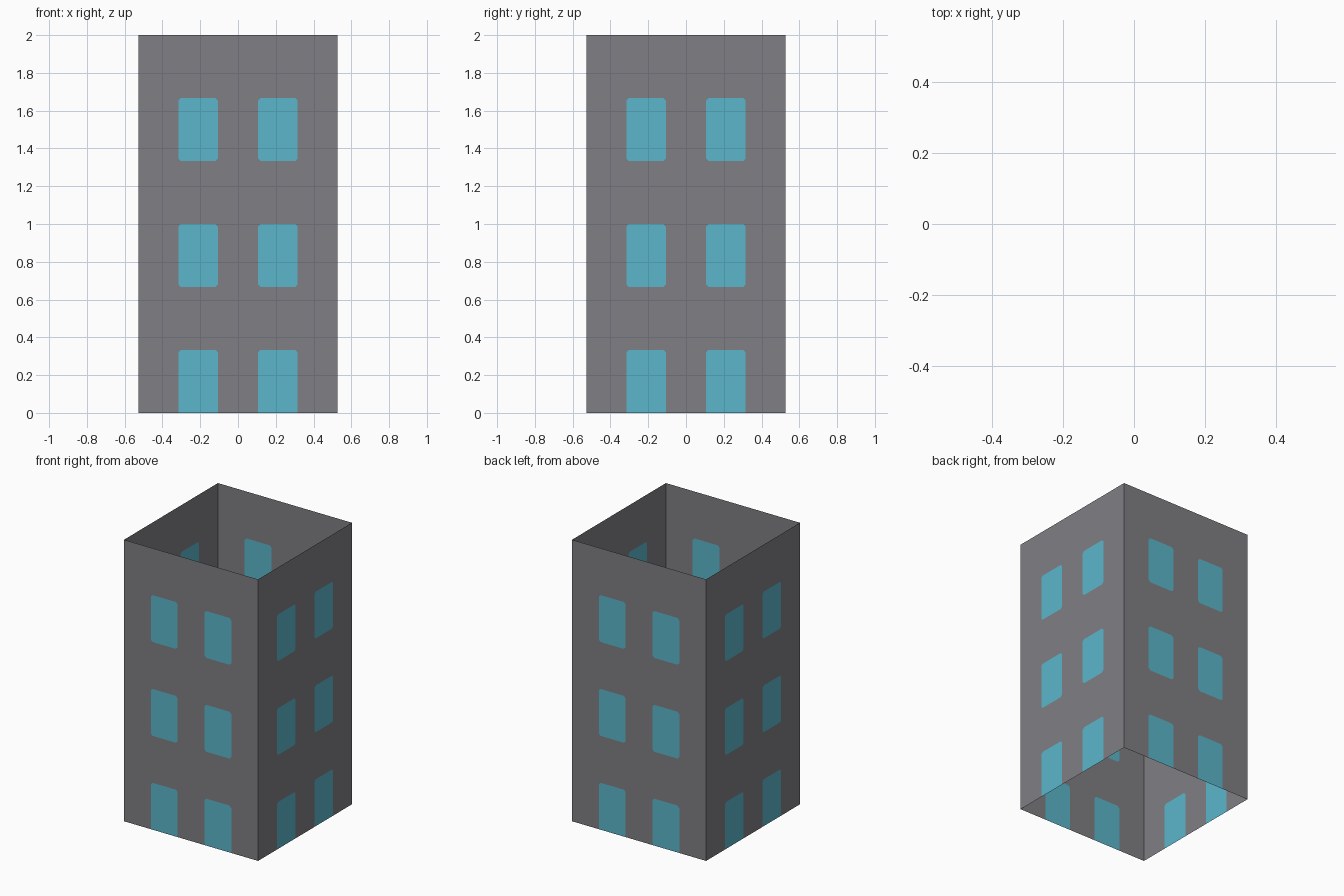
import bpy, bmesh, math
from mathutils import Matrix, Vector

if "Cube" in bpy.data.objects:
    bpy.data.objects.remove(bpy.data.objects["Cube"])

HALF, HEIGHT, CUT = 0.527, 2.0, 0.014      # half width, height, window corner chamfer


def material(name, rgb):
    m = bpy.data.materials.new(name)
    m.diffuse_color = (*rgb, 1)
    m.use_nodes = True
    m.node_tree.nodes["Principled BSDF"].inputs["Base Color"].default_value = m.diffuse_color
    return m


grey = material("concrete grey", (0.216, 0.212, 0.227))
blue = material("window blue", (0.107, 0.468, 0.597))

# Windows: two columns on three floors (bottom row cut off by the ground)
W, H = 2 * HALF, HEIGHT / 6
cols = [(-HALF + 0.2 * W, -HALF + 0.4 * W), (-HALF + 0.6 * W, -HALF + 0.8 * W)]
rows = [(0, H), (2 * H, 3 * H), (4 * H, 5 * H)]


def grid_lines(spans, lo, hi):
    vals = {lo, hi}
    for a, b in spans:
        vals |= {a, b, b - CUT} | ({a + CUT} if a > 0 or lo < 0 else set())
    return sorted(vals)


xs = grid_lines(cols, -HALF, HALF)
zs = grid_lines(rows, 0, HEIGHT)


def build_wall(name, angle):
    """One single-sheet wall with windows cut into its faces."""
    turn = Matrix.Rotation(angle, 4, 'Z')
    bm = bmesh.new()
    verts = [[bm.verts.new(turn @ Vector((x, -HALF, z))) for z in zs] for x in xs]
    for i in range(len(xs) - 1):
        for j in range(len(zs) - 1):
            x, z = (xs[i] + xs[i + 1]) / 2, (zs[j] + zs[j + 1]) / 2
            quad = [verts[i][j], verts[i + 1][j], verts[i + 1][j + 1], verts[i][j + 1]]
            col = next((c for c in cols if c[0] < x < c[1]), None)
            row = next((r for r in rows if r[0] < z < r[1]), None)
            if not (col and row):
                bm.faces.new(quad)
                continue
            left, right = x < col[0] + CUT, x > col[1] - CUT
            low, high = row[0] > 0 and z < row[0] + CUT, z > row[1] - CUT
            if (left or right) and (low or high):
                # chamfered window corner: outer triangle is wall, inner is glass
                k = (0 if left else 1) if low else (3 if left else 2)
                q = quad[k:] + quad[:k]
                bm.faces.new((q[0], q[1], q[3]))
                bm.faces.new((q[1], q[2], q[3])).material_index = 1
            else:
                bm.faces.new(quad).material_index = 1
    mesh = bpy.data.meshes.new(name)
    bm.to_mesh(mesh)
    bm.free()
    mesh.materials.append(grey)
    mesh.materials.append(blue)
    bpy.context.collection.objects.link(bpy.data.objects.new(name, mesh))


# Four walls, open at top and bottom
for n, side in enumerate(("front", "right", "back", "left")):
    build_wall(side + "_wall", n * math.pi / 2)
